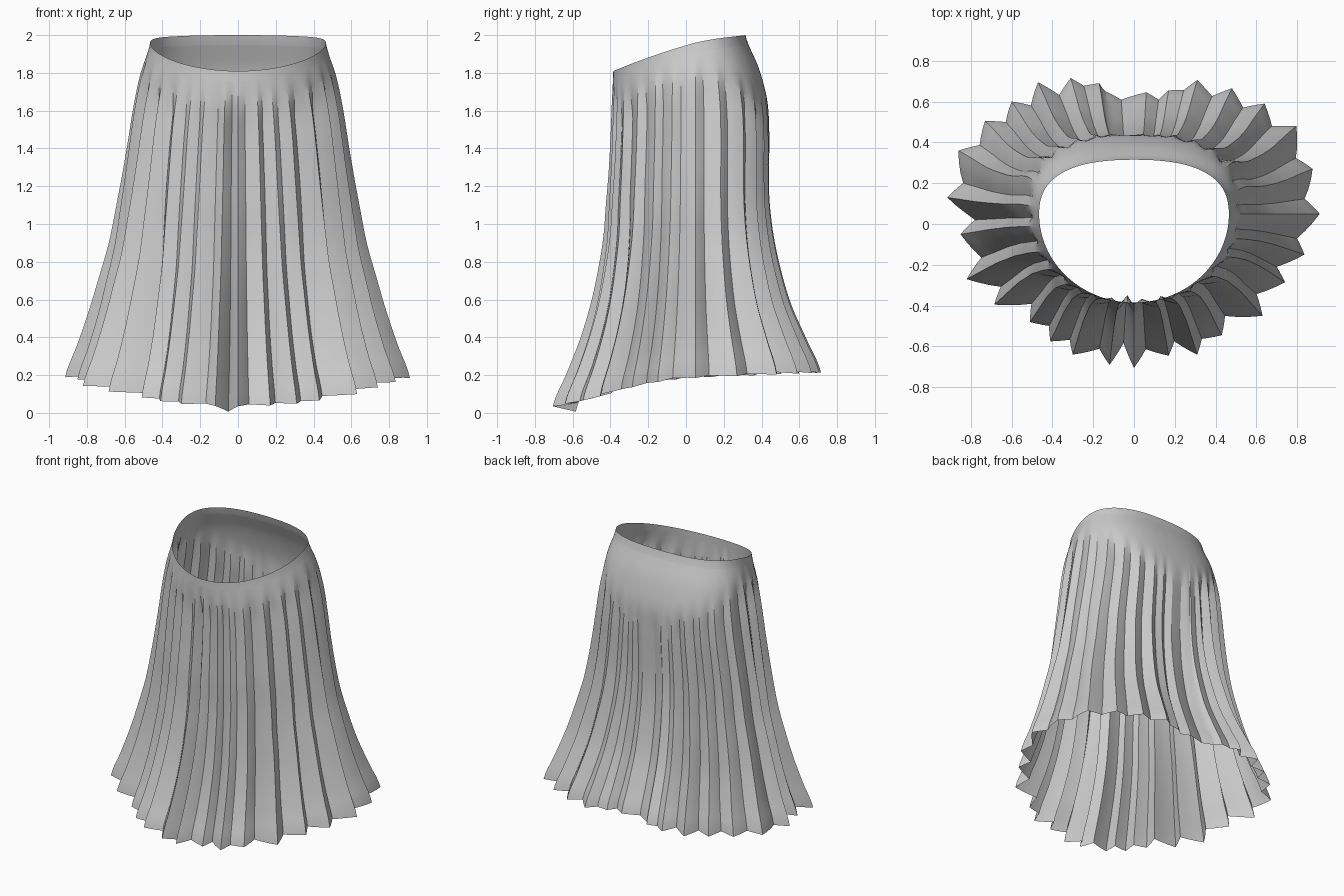
import bpy, bmesh, math, random

if "Cube" in bpy.data.objects:
    bpy.data.objects.remove(bpy.data.objects["Cube"])
random.seed(4)

# Outline radii at eleven even steps from waist to hem
SIDE = [.465, .52, .557, .585, .615, .648, .683, .733, .785, .845, .91]
BACK = [.315, .387, .433, .445, .443, .446, .465, .50, .55, .625, .70]
FRONT = [.385, .393, .40, .41, .425, .44, .47, .51, .565, .635, .71]
YC = 0.05

# Pleat tips at the hem (x, y), counter-clockwise from the right side
TIPS = [(.91, .05), (.875, .27), (.795, .48), (.64, .59), (.48, .665), (.31, .705),
        (.17, .655), (.06, .645), (-.14, .65), (-.17, .69), (-.31, .715), (-.47, .695),
        (-.60, .60), (-.73, .505), (-.86, .36), (-.915, .13), (-.85, -.05),
        (-.82, -.27), (-.685, -.395), (-.51, -.48), (-.41, -.575),
        (-.30, -.64), (-.12, -.69), (0, -.705), (.17, -.645),
        (.31, -.64), (.43, -.545), (.63, -.45), (.74, -.285), (.835, -.15)]


def sample(profile, s):
    f = min(max(s, 0), 1) * 10
    i = min(int(f), 9)
    p = [profile[max(i - 1, 0)], profile[i], profile[i + 1], profile[min(i + 2, 10)]]
    t = f - i
    return p[1] + .5 * t * (p[2] - p[0] + t * (2 * p[0] - 5 * p[1] + 4 * p[2] - p[3]
                            + t * (3 * (p[1] - p[2]) + p[3] - p[0])))


def smooth(a, b, v):
    t = min(max((v - a) / (b - a), 0), 1)
    return t * t * (3 - 2 * t)


def normalised(x, y):
    ry = (BACK[10] if y > YC else FRONT[10] + YC) - (YC if y > YC else 0)
    nx, ny = x / SIDE[10], (y - YC) / ry
    return math.atan2(ny, nx) % math.tau, math.hypot(nx, ny)


# Columns around the skirt: (angle, hem scale, pleat inward weight, extra drop)
def make_columns(sub=3):
    tips = sorted(normalised(*t) for t in TIPS)
    cols = []
    for i, (u0, k0) in enumerate(tips):
        u1, k1 = tips[(i + 1) % len(tips)]
        if u1 < u0:
            u1 += math.tau
        mid = (u0 + u1) / 2
        frac = .36 if math.cos(mid) > 0 else .64
        depth = random.uniform(.75, 1.2) * min(1, (u1 - u0) / .13)
        drop = 0
        if math.sin(mid) > .93:
            depth *= .45
        elif abs(mid - math.radians(266)) < .05:
            # centre front box pleat: deep and hanging lowest
            depth, drop, frac = 1.35, .045, .5
        elif math.sin(mid) < -.8:
            depth *= .75
        uv = u0 + (u1 - u0) * frac
        kv = k0 + (k1 - k0) * frac
        for j in range(sub):
            t = j / sub
            cols.append((u0 + (uv - u0) * t, k0 + (kv - k0) * t, depth * t, drop * t))
        for j in range(sub):
            t = j / sub
            cols.append((uv + (u1 - uv) * t, kv + (k1 - kv) * t,
                         depth * (1 - t), drop * (1 - t)))
    return cols


def point(col, s):
    u, k, w, drop = col
    c, n = math.cos(u), math.sin(u)
    back = max(n, 0)
    # the back stays plain over the hips before its pleats open
    start = .025 + .16 * back ** 2
    amp = .036 * smooth(start, start + .15, s) + .05 * smooth(.3, 1, s)
    upper = 1 + (.07 * (2 * c * n) ** 2 if n > 0 else 0)
    scale = upper + (k - upper) * smooth(.1, 1, s)
    rx = sample(SIDE, s)
    ry = sample(BACK, s) - YC if n > 0 else sample(FRONT, s) + YC
    x, y = rx * c * scale, ry * n * scale
    pull = 1 - amp * w / math.hypot(x, y)
    top = 1.96 + (.06 * n - .02 * n * n if n > 0 else .12 * n - .03 * n * n)
    hem = .185 + (.03 * n if n > 0 else -.15 * abs(n) ** 1.5) + .012 * w - drop
    return x * pull, YC + y * pull, max(top + (hem - top) * s, 0)


def build(name, cols, rows):
    bm = bmesh.new()
    grid = [[bm.verts.new(point(c, s)) for s in rows] for c in cols]
    for i, a in enumerate(grid):
        b = grid[(i + 1) % len(grid)]
        for j in range(len(rows) - 1):
            bm.faces.new((a[j], a[j + 1], b[j + 1], b[j]))
    mesh = bpy.data.meshes.new(name)
    bm.to_mesh(mesh)
    bm.free()
    ob = bpy.data.objects.new(name, mesh)
    bpy.context.collection.objects.link(ob)
    bpy.ops.object.select_all(action='DESELECT')
    ob.select_set(True)
    bpy.context.view_layer.objects.active = ob
    bpy.ops.object.shade_smooth_by_angle(angle=math.radians(22))
    return ob


columns = make_columns()
BAND = .03
# Plain waistband
build("waistband", columns, [0, BAND / 2, BAND])
# Pleated, flared skirt body
build("pleated_skirt", columns, [BAND + (1 - BAND) * i / 44 for i in range(45)])
